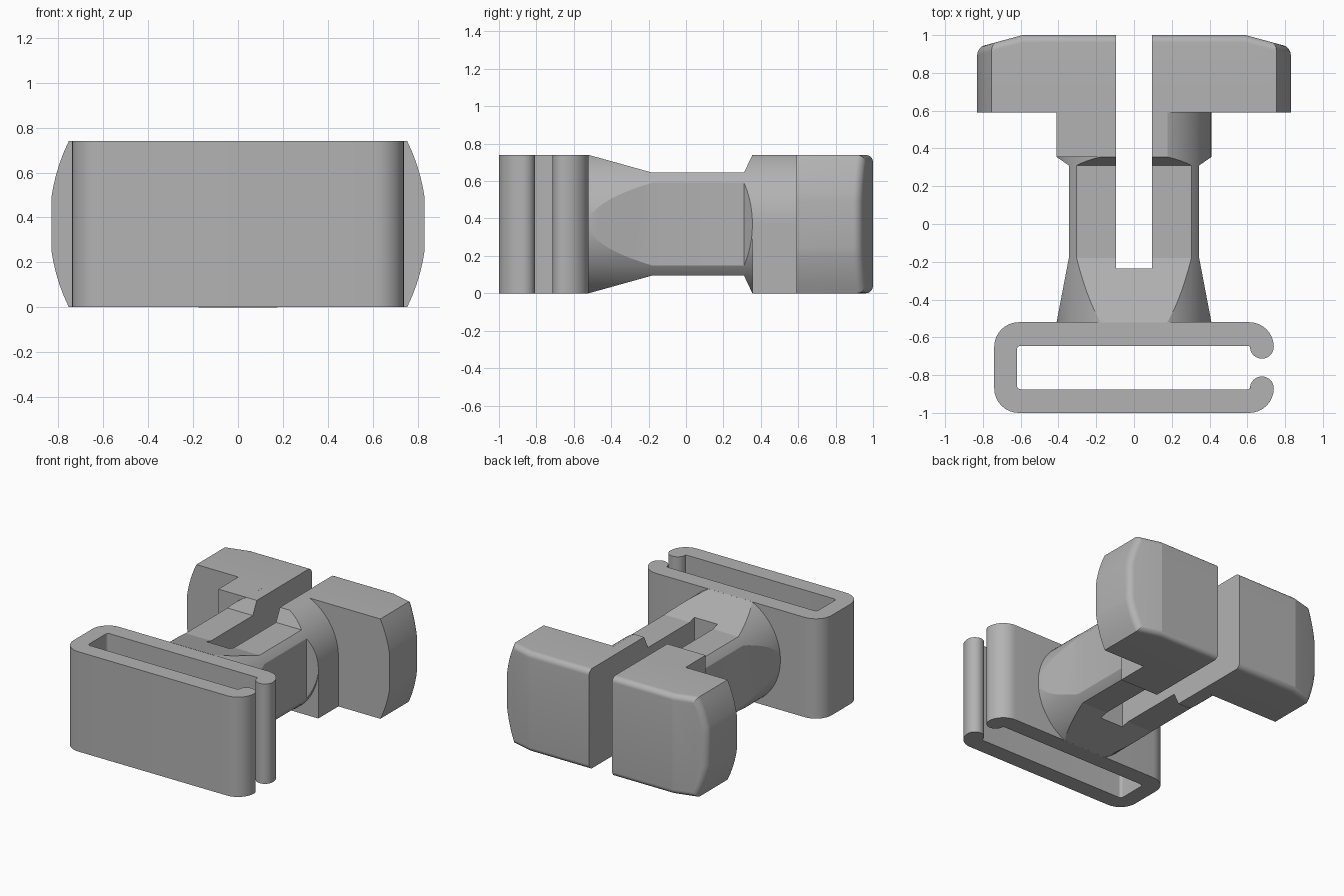
import bpy, bmesh
from math import radians, cos, sin, sqrt, pi

if "Cube" in bpy.data.objects:
    bpy.data.objects.remove(bpy.data.objects["Cube"])

GREY = (0.45, 0.45, 0.45, 1)
plastic = bpy.data.materials.new("grey plastic")
plastic.use_nodes = True
plastic.diffuse_color = GREY
plastic.node_tree.nodes["Principled BSDF"].inputs["Base Color"].default_value = GREY

MID = 0.37        # half height, also the height of the long axis
RADIUS = 0.41     # neck radius


def loft(name, rings):
    """Closed solid through rings of matching points."""
    bm = bmesh.new()
    loops = [[bm.verts.new(p) for p in ring] for ring in rings]
    for a, b in zip(loops, loops[1:]):
        for i in range(len(a)):
            j = (i + 1) % len(a)
            bm.faces.new((a[i], a[j], b[j], b[i]))
    bm.faces.new(loops[0])
    bm.faces.new(loops[-1])
    bmesh.ops.recalc_face_normals(bm, faces=bm.faces)
    mesh = bpy.data.meshes.new(name)
    bm.to_mesh(mesh)
    bm.free()
    mesh.materials.append(plastic)
    obj = bpy.data.objects.new(name, mesh)
    bpy.context.collection.objects.link(obj)
    return obj


def prism(name, outline, z0, z1):
    return loft(name, [[(x, y, z) for x, y in outline] for z in (z0, z1)])


def box(name, x0, x1, y0, y1, z0, z1):
    return prism(name, [(x0, y0), (x1, y0), (x1, y1), (x0, y1)], z0, z1)


def rod(name, r, y0, y1, n=96):
    return loft(name, [[(r * cos(2 * pi * i / n), y, MID + r * sin(2 * pi * i / n))
                        for i in range(n)] for y in (y0, y1)])


def arc(cx, cy, r, start, end, n=8):
    angles = [radians(start + (end - start) * i / n) for i in range(n + 1)]
    return [(cx + r * cos(a), cy + r * sin(a)) for a in angles]


def activate(obj):
    bpy.ops.object.select_all(action='DESELECT')
    obj.select_set(True)
    bpy.context.view_layer.objects.active = obj


def combine(obj, other, operation):
    activate(obj)
    mod = obj.modifiers.new("combine", 'BOOLEAN')
    mod.operation, mod.solver, mod.object = operation, 'EXACT', other
    bpy.ops.object.modifier_apply(modifier=mod.name)
    bpy.data.objects.remove(other)


def cut_slot(obj):
    combine(obj, box("slot_cutter", -0.095, 0.095, -0.235, 1.2, -0.2, 1), 'DIFFERENCE')


# Strap loop: open C with rounded lips, one half mirrored across its centre line
half = (arc(-0.61, -0.65, 0.13, 180, 90) + arc(0.61, -0.65, 0.13, 90, 0)
        + arc(0.677, -0.65, 0.063, 0, -180, 16)[1:]
        + [(0.605, -0.645)] + arc(-0.6, -0.665, 0.02, 90, 180))
outline = half + [(x, -1.52 - y) for x, y in reversed(half)]
strap_loop = prism("strap_loop", outline, 0, 2 * MID)

# Neck: round rod trimmed by a waisted rectangular envelope
neck = rod("neck", RADIUS, -0.525, 0.59)
stations = [(-0.6, 0.425, 0.392), (-0.18, 0.345, 0.275), (0.31, 0.345, 0.275),
            (0.355, RADIUS, MID), (0.36, 0.45, MID), (0.7, 0.45, MID)]
envelope = loft("envelope", [[(-w, y, MID - h), (w, y, MID - h), (w, y, MID + h), (-w, y, MID + h)]
                             for y, w, h in stations])
combine(neck, envelope, 'INTERSECT')
cut_slot(neck)

# Square stops on two opposite quarters of the neck
flat = sqrt(RADIUS ** 2 - MID ** 2)
right_stop = box("right_stop", -RADIUS, -flat, 0.355, 0.59, MID, 2 * MID)
left_stop = box("left_stop", flat, RADIUS, 0.355, 0.59, 0, MID)

# Crossbar head: tapered at the back, ends trimmed round, back rim softened
head = prism("split_head", [(-0.83, 0.59), (0.83, 0.59), (0.83, 0.935), (0.59, 1),
                            (-0.59, 1), (-0.83, 0.935)], 0, 2 * MID)
combine(head, rod("head_trim", 0.84, 0.4, 1.2), 'INTERSECT')
bm = bmesh.new()
bm.from_mesh(head.data)
bmesh.ops.remove_doubles(bm, verts=bm.verts, dist=0.0005)
bm.normal_update()
rim = [e for e in bm.edges if len(e.link_faces) == 2
       and sum(f.normal.y > 0.9 for f in e.link_faces) == 1]
bmesh.ops.bevel(bm, geom=rim, offset=0.04, segments=8, profile=0.5,
                affect='EDGES', clamp_overlap=False)
bm.to_mesh(head.data)
bm.free()
cut_slot(head)

# Smooth curved surfaces, keep crisp edges
for part in (strap_loop, neck, right_stop, left_stop, head):
    activate(part)
    bpy.ops.object.shade_smooth_by_angle(angle=radians(14))
